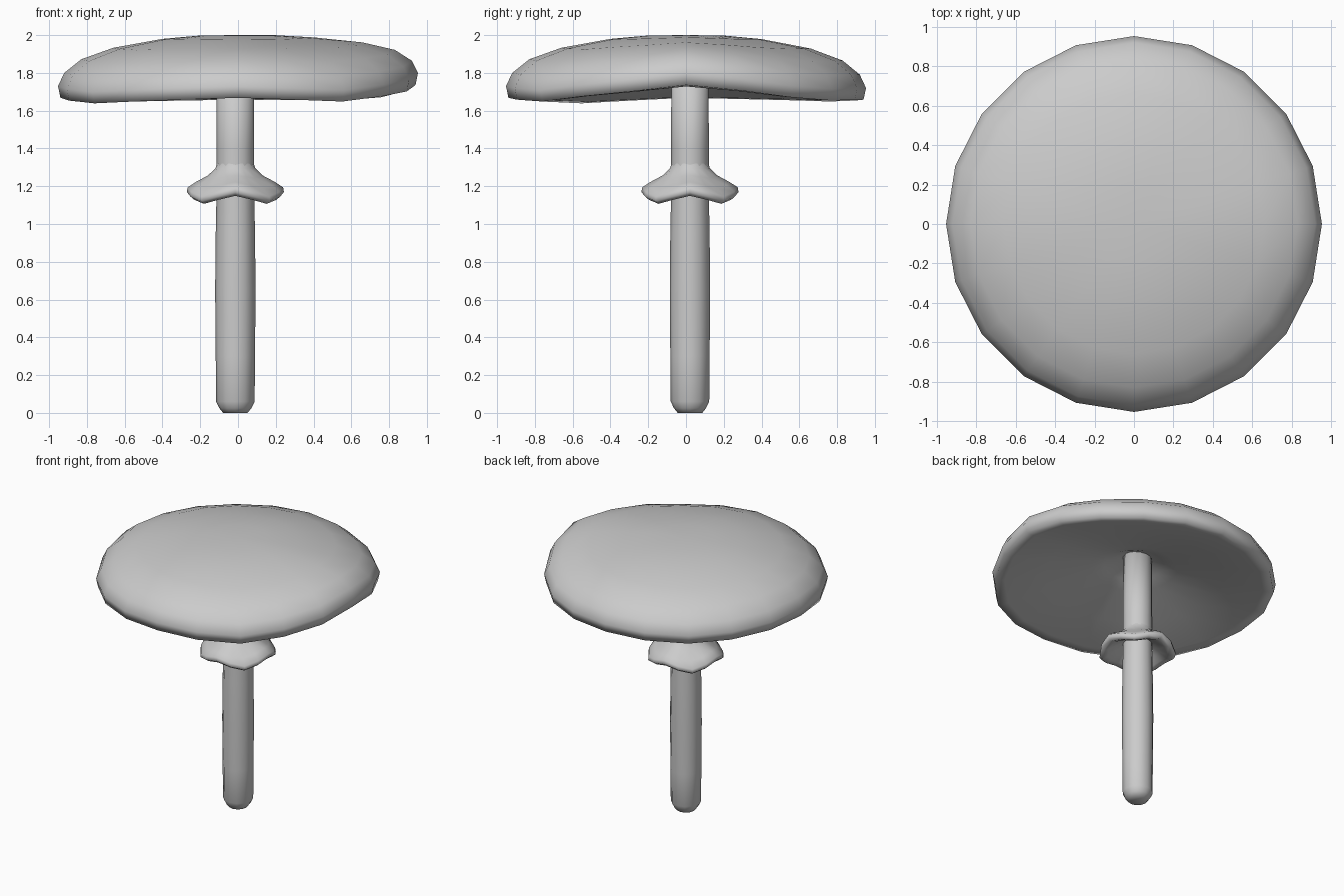
import bpy, bmesh, math

if "Cube" in bpy.data.objects:
    bpy.data.objects.remove(bpy.data.objects["Cube"])


def lathe(name, profile, sides, centre=(0, 0), wave=None):
    """Revolve (r, z) points; r = 0 makes a pole. wave(angle_deg, r) lifts z."""
    bm = bmesh.new()
    rings = []
    for r, z in profile:
        if r == 0:
            rings.append([bm.verts.new((centre[0], centre[1], z))])
            continue
        ring = []
        for i in range(sides):
            a = math.tau * i / sides
            dz = wave(math.degrees(a), r) if wave else 0
            ring.append(bm.verts.new((centre[0] + r * math.cos(a),
                                      centre[1] + r * math.sin(a), z + dz)))
        rings.append(ring)
    for low, high in zip(rings, rings[1:]):
        for i in range(sides):
            j = (i + 1) % sides
            quad = [low[i % len(low)], low[j % len(low)],
                    high[j % len(high)], high[i % len(high)]]
            bm.faces.new(list(dict.fromkeys(quad)))
    bmesh.ops.recalc_face_normals(bm, faces=bm.faces)
    mesh = bpy.data.meshes.new(name)
    bm.to_mesh(mesh)
    bm.free()
    mesh.shade_smooth()
    obj = bpy.data.objects.new(name, mesh)
    bpy.context.collection.objects.link(obj)
    return obj


# Uneven height of the cap rim around the circle: (angle, lift)
RIM = [(0, .07), (18, .04), (45, -.015), (90, -.01), (126, -.02), (180, 0),
       (216, -.03), (270, 0), (306, -.02), (342, .035), (360, .07)]


def cap_wave(angle, r):
    for (a0, d0), (a1, d1) in zip(RIM, RIM[1:]):
        if a0 <= angle <= a1:
            return (d0 + (d1 - d0) * (angle - a0) / (a1 - a0)) * (r / .95) ** 2.5
    return 0


def skirt_wave(angle, r):
    return .025 * math.cos(math.radians(4 * angle)) * max(0, (r - .1) / .16)


# Broad cap with a hollow underside
lathe("cap", [(0, 2.0), (.2, 1.998), (.4, 1.98), (.66, 1.933), (.83, 1.872),
              (.92, 1.8), (.953, 1.73), (.94, 1.668), (.87, 1.672), (.6, 1.735),
              (.29, 1.80), (.2, 1.83), (.09, 1.88), (0, 1.88)],
      20, wave=cap_wave)

# Stem, slightly off centre
STEM = (-.014, .021)
lathe("stem", [(0, 0), (.065, 0), (.085, .025), (.102, .06), (.104, .3),
               (.107, .65), (.104, .95), (.1, 1.15), (.1, 1.4), (.098, 1.88), (0, 1.88)],
      12, STEM)

# Wavy skirt around the stem
lathe("skirt", [(.098, 1.32), (.105, 1.295), (.145, 1.25), (.21, 1.205),
                (.253, 1.17), (.257, 1.145), (.235, 1.128), (.2, 1.14),
                (.15, 1.175), (.095, 1.21)],
      16, STEM, skirt_wave)
